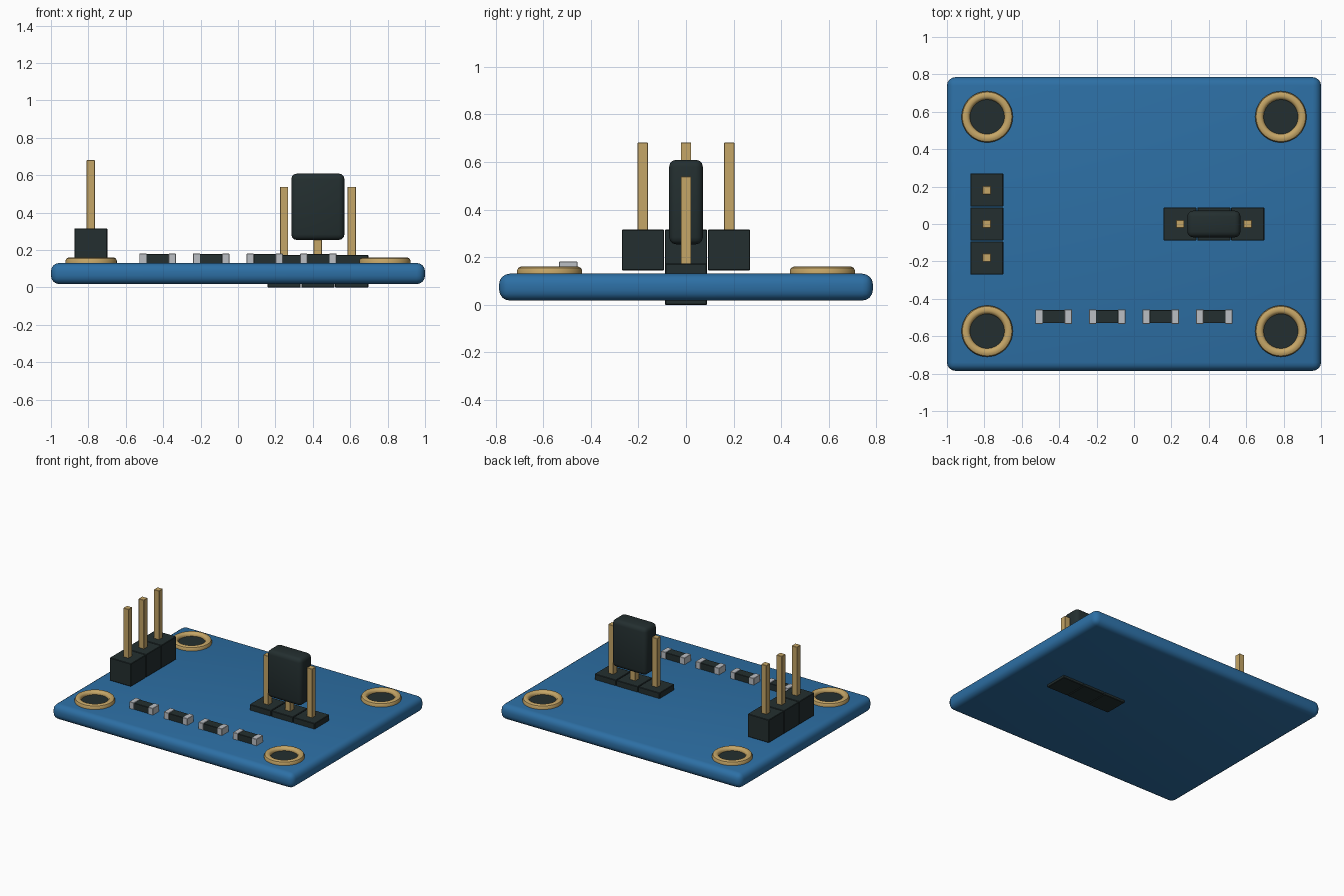
import bpy, math

if "Cube" in bpy.data.objects:
    bpy.data.objects.remove(bpy.data.objects["Cube"])


def material(name, rgb):
    m = bpy.data.materials.new(name)
    m.diffuse_color = (*rgb, 1)
    m.use_nodes = True
    m.node_tree.nodes["Principled BSDF"].inputs["Base Color"].default_value = m.diffuse_color
    return m


BLUE = material("board blue", (0.026, 0.160, 0.375))
DARK = material("dark plastic", (0.017, 0.028, 0.029))
GOLD = material("gold metal", (0.56, 0.38, 0.135))
SILVER = material("silver solder", (0.50, 0.52, 0.55))


def finish(ob, name, mat):
    ob.name = name
    ob.data.materials.append(mat)
    bpy.ops.object.shade_smooth_by_angle(angle=math.radians(35))
    return ob


def box(name, mat, x, y, z, bevel=0.0, segments=1):
    """Box from (min, max) ranges with optional rounded edges."""
    bpy.ops.mesh.primitive_cube_add(size=1, location=[sum(r) / 2 for r in (x, y, z)])
    ob = bpy.context.object
    ob.scale = [r[1] - r[0] for r in (x, y, z)]
    bpy.ops.object.transform_apply(location=False, rotation=False, scale=True)
    if bevel:
        mod = ob.modifiers.new("rounded edges", 'BEVEL')
        mod.width, mod.segments = bevel, segments
        bpy.ops.object.modifier_apply(modifier=mod.name)
    return finish(ob, name, mat)


def around(c, half):
    return (c - half, c + half)


def ring(name, mat, cx, cy, profile, sides=48):
    """Closed (radius, height) profile revolved about z."""
    n = len(profile)
    verts = [(r * math.cos(2 * math.pi * i / sides), r * math.sin(2 * math.pi * i / sides), z)
             for i in range(sides) for r, z in profile]
    faces = [(i * n + j, ((i + 1) % sides) * n + j,
              ((i + 1) % sides) * n + (j + 1) % n, i * n + (j + 1) % n)
             for i in range(sides) for j in range(n)]
    me = bpy.data.meshes.new(name)
    me.from_pydata(verts, [], faces)
    ob = bpy.data.objects.new(name, me)
    bpy.context.collection.objects.link(ob)
    ob.location = (cx, cy, 0)
    bpy.ops.object.select_all(action='DESELECT')
    ob.select_set(True)
    bpy.context.view_layer.objects.active = ob
    return finish(ob, name, mat)


# Circuit board with rounded rim
box("circuit_board", BLUE, (-1, 1), (-0.785, 0.785), (0.018, 0.131), 0.045, 4)

# Corner mounting holes: gold collar around a dark disc
collar = [(0.137, 0.125), (0.137, 0.144), (0.132, 0.155), (0.122, 0.160),
          (0.108, 0.160), (0.098, 0.155), (0.092, 0.144), (0.092, 0.125)]
for sx in (-1, 1):
    for sy in (-1, 1):
        cx, cy = sx * 0.785, sy * 0.573
        ring("mounting_collar", GOLD, cx, cy, collar)
        bpy.ops.mesh.primitive_cylinder_add(vertices=48, radius=0.0925, depth=0.012,
                                            location=(cx, cy, 0.13))
        finish(bpy.context.object, "mounting_hole", DARK)

# Tall pin header on the left edge
for i in (-1, 0, 1):
    y = i * 0.181
    box("tall_header_block", DARK, around(-0.787, 0.088), around(y, 0.0885), (0.145, 0.316), 0.003)
    box("tall_header_pin", GOLD, around(-0.787, 0.022), around(y, 0.022), (0.16, 0.681), 0.002)

# Low pin header set through the board on the right
for i in (-1, 0, 1):
    x = 0.427 + i * 0.181
    box("low_header_block", DARK, around(x, 0.0885), around(0, 0.088), (0, 0.173), 0.003)
    box("low_header_pin", GOLD, around(x, 0.022), around(0, 0.022), (0.02, 0.538), 0.002)

# Jumper cap pushed over the middle pin
box("jumper_cap", DARK, around(0.427, 0.142), around(0, 0.071), (0.254, 0.609), 0.03, 3)

# Row of surface-mount resistors with metal end caps
for i in range(4):
    x = -0.43 + i * 0.2865
    box("resistor_body", DARK, around(x, 0.065), around(-0.495, 0.035), (0.127, 0.178), 0.002)
    for s in (-1, 1):
        box("resistor_end_cap", SILVER, around(x + s * 0.078, 0.0195), around(-0.495, 0.0385),
            (0.127, 0.181), 0.002)
